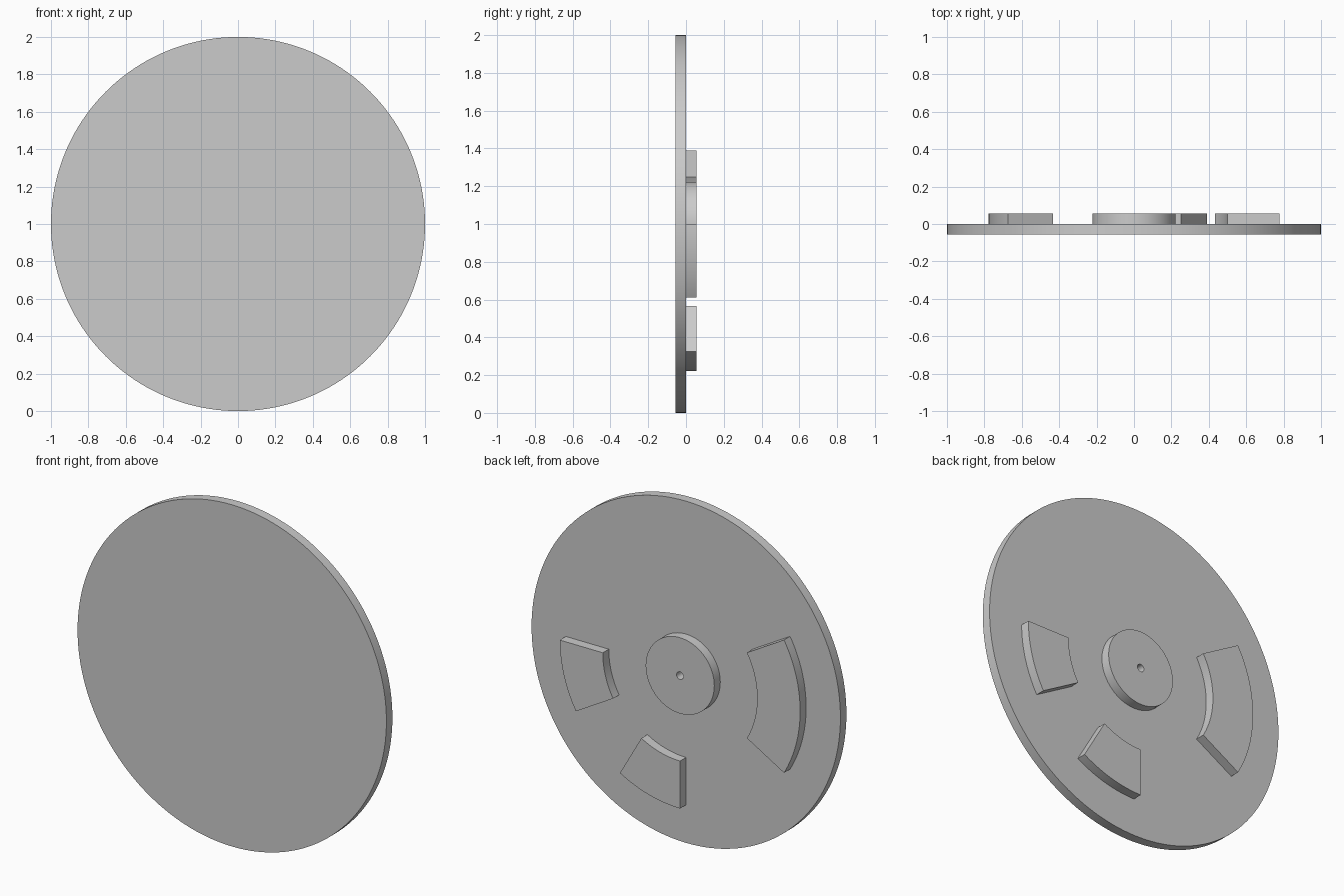
import bpy
import bmesh
from math import cos, sin, radians

cube = bpy.data.objects.get("Cube")
if cube:
    bpy.data.objects.remove(cube, do_unlink=True)

THICK = 0.0556
CENTRE_Z = 1.0

grey = bpy.data.materials.new("plain_grey")
grey.use_nodes = True
colour = (0.6, 0.6, 0.6, 1)
grey.diffuse_color = colour
grey.node_tree.nodes["Principled BSDF"].inputs["Base Color"].default_value = colour


def sweep(name, r_in, r_out, y0, y1, start=0, end=360, steps=160):
    """Sweep a rectangular section about the y axis, from start to end degrees."""
    section = [(r_in, y0), (r_out, y0), (r_out, y1), (r_in, y1)]
    full = end - start == 360
    bm = bmesh.new()
    rings = []
    for i in range(steps if full else steps + 1):
        a = radians(start + (end - start) * i / steps)
        rings.append([bm.verts.new((r * cos(a), y, CENTRE_Z + r * sin(a)))
                      for r, y in section])
    pairs = list(zip(rings, rings[1:]))
    if full:
        pairs.append((rings[-1], rings[0]))
    for a, b in pairs:
        for k in range(4):
            m = (k + 1) % 4
            if r_in == 0 and k == 3:
                continue  # a solid disc has no inner wall
            bm.faces.new((a[k], a[m], b[m], b[k]))
    if not full:
        bm.faces.new(rings[0])
        bm.faces.new(rings[-1])
    bmesh.ops.remove_doubles(bm, verts=bm.verts, dist=1e-5)
    bmesh.ops.recalc_face_normals(bm, faces=bm.faces)
    mesh = bpy.data.meshes.new(name)
    bm.to_mesh(mesh)
    bm.free()
    obj = bpy.data.objects.new(name, mesh)
    bpy.context.collection.objects.link(obj)
    mesh.materials.append(grey)
    bpy.ops.object.select_all(action='DESELECT')
    obj.select_set(True)
    bpy.context.view_layer.objects.active = obj
    bpy.ops.object.shade_smooth_by_angle(angle=radians(30))
    return obj


# Round base plate
sweep("base_disc", 0, 1, -THICK, 0)

# Hub with a small pin hole
sweep("centre_hub", 0.022, 0.222, 0, THICK, steps=96)

# Raised arc-shaped pads on the back
for name, start, end in (("long_right_pad", 150, 210),
                         ("short_left_pad", -30, 0),
                         ("short_lower_pad", -90, -60)):
    sweep(name, 0.5, 0.778, 0, THICK, start, end, steps=32)
